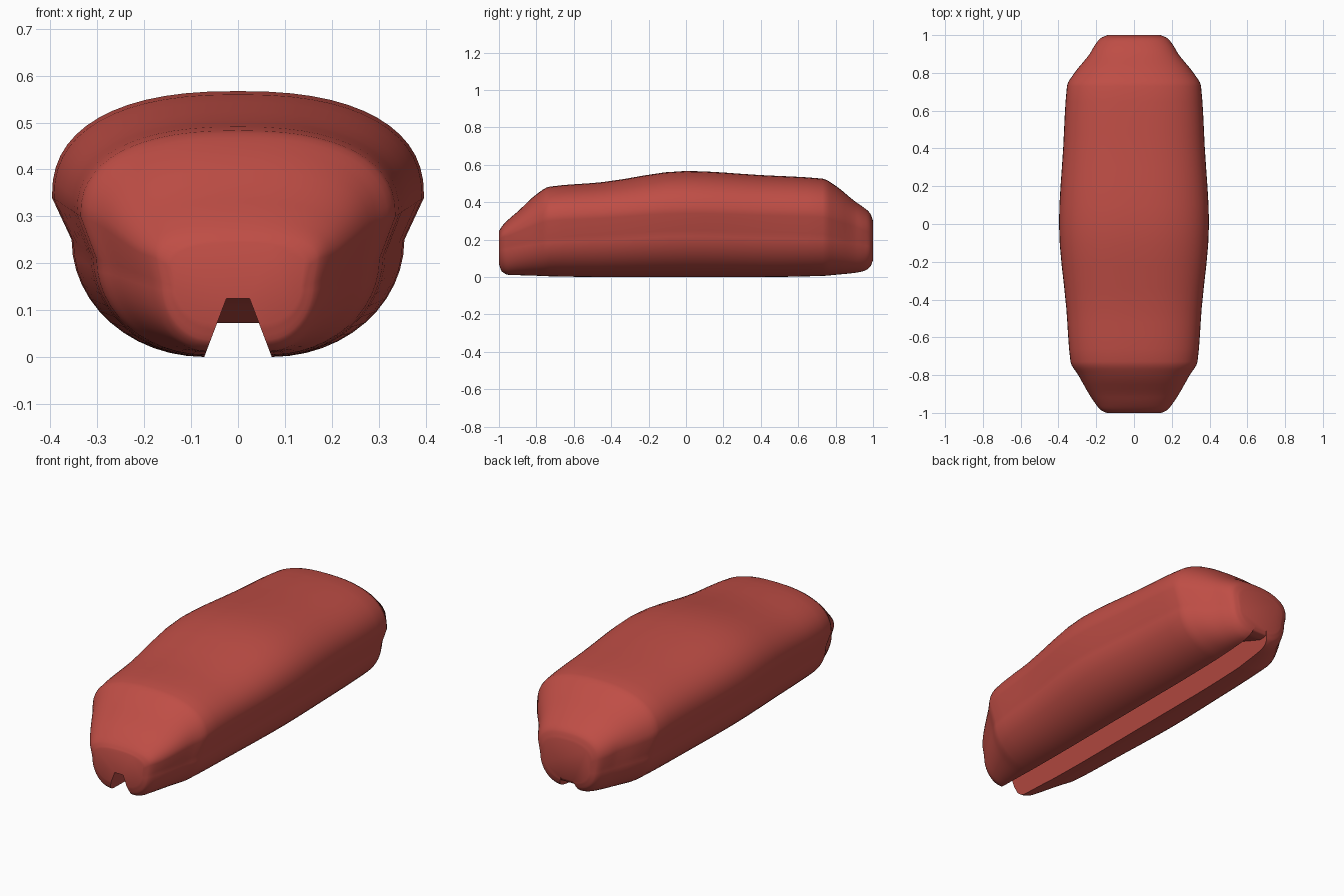
import bpy, bmesh, math

if "Cube" in bpy.data.objects:
    bpy.data.objects.remove(bpy.data.objects["Cube"])

# Stations along the loaf: y, top z, waist half width, waist z,
# lower half width, lower z, bottom z, groove roof z
KEYS = [
    (-1.00, .245, .145, .19, .135, .15, .070, .125),
    (-.985, .270, .175, .21, .165, .16, .030, .125),
    (-.95, .307, .205, .22, .19, .17, .012, .125),
    (-.90, .350, .238, .24, .218, .18, .010, .125),
    (-.80, .442, .295, .28, .268, .20, .007, .125),
    (-.73, .483, .336, .30, .302, .21, .004, .125),
    (-.45, .507, .358, .315, .322, .225, .000, .125),
    (0.00, .567, .397, .34, .355, .25, .000, .125),
    (.40, .545, .375, .33, .338, .24, .000, .125),
    (.73, .526, .355, .32, .322, .23, .006, .125),
    (.80, .488, .315, .30, .287, .22, .012, .115),
    (.90, .407, .235, .27, .22, .20, .022, .085),
    (.95, .372, .205, .25, .19, .19, .032, .072),
    (.985, .340, .175, .24, .165, .18, .055, .075),
    (1.00, .300, .140, .22, .13, .17, .090, .095),
]


def interpolate(i, t):
    """Smooth Hermite blend between stations i and i + 1."""
    a, b = KEYS[i], KEYS[i + 1]
    h = b[0] - a[0]

    def slope(k, c):
        if k in (0, len(KEYS) - 1):
            j = 0 if k == 0 else k - 1
            return (KEYS[j + 1][c] - KEYS[j][c]) / (KEYS[j + 1][0] - KEYS[j][0])
        l = (KEYS[k][c] - KEYS[k - 1][c]) / (KEYS[k][0] - KEYS[k - 1][0])
        r = (KEYS[k + 1][c] - KEYS[k][c]) / (KEYS[k + 1][0] - KEYS[k][0])
        return 0 if l * r <= 0 else 2 * l * r / (l + r)

    vals = [a[0] + t * h]
    for c in range(1, 8):
        vals.append((2*t**3 - 3*t*t + 1) * a[c] + (t**3 - 2*t*t + t) * h * slope(i, c)
                    + (3*t*t - 2*t**3) * b[c] + (t**3 - t*t) * h * slope(i + 1, c))
    return vals


def section(y, top, w, zw, lw, zl, bot, roof):
    """Closed ring: domed top, pinched waist, round belly, groove underneath."""
    half = []
    for k in range(15):
        a = k / 14 * math.pi / 2
        half.append((w * math.sin(a) ** (2 / 2.4), zw + (top - zw) * max(math.cos(a), 0) ** (2 / 2.4)))
    lip = .072 - .38 * bot
    for k in range(13):
        a = k / 12 * math.pi / 2
        half.append((lip + (lw - lip) * math.cos(a), zl - (zl - bot) * math.sin(a)))
    roof = max(roof, bot + .005)
    half += [(.072 - .38 * roof, roof), (0, roof)]
    left = [(-x, z) for x, z in half[1:-1]][::-1]
    return [(x, y, z) for x, z in half + left]


# Lofted body
bm = bmesh.new()
stations = [interpolate(i, k / 4) for i in range(len(KEYS) - 1) for k in range(4)] + [KEYS[-1]]
rings = [[bm.verts.new(p) for p in section(*s)] for s in stations]
n = len(rings[0])
for r0, r1 in zip(rings, rings[1:]):
    for j in range(n):
        bm.faces.new((r0[j], r0[(j + 1) % n], r1[(j + 1) % n], r1[j]))

# End caps
bm.faces.new(rings[0])
bm.faces.new(rings[-1])
bmesh.ops.recalc_face_normals(bm, faces=bm.faces)
mesh = bpy.data.meshes.new("grooved_body")
bm.to_mesh(mesh)
bm.free()
body = bpy.data.objects.new("grooved_body", mesh)
bpy.context.collection.objects.link(body)

# Red finish and smooth shading
red = bpy.data.materials.new("red")
red.diffuse_color = (.52, .075, .06, 1)
red.use_nodes = True
red.node_tree.nodes["Principled BSDF"].inputs["Base Color"].default_value = red.diffuse_color
mesh.materials.append(red)
bpy.context.view_layer.objects.active = body
body.select_set(True)
bpy.ops.object.shade_smooth_by_angle(angle=math.radians(50))
